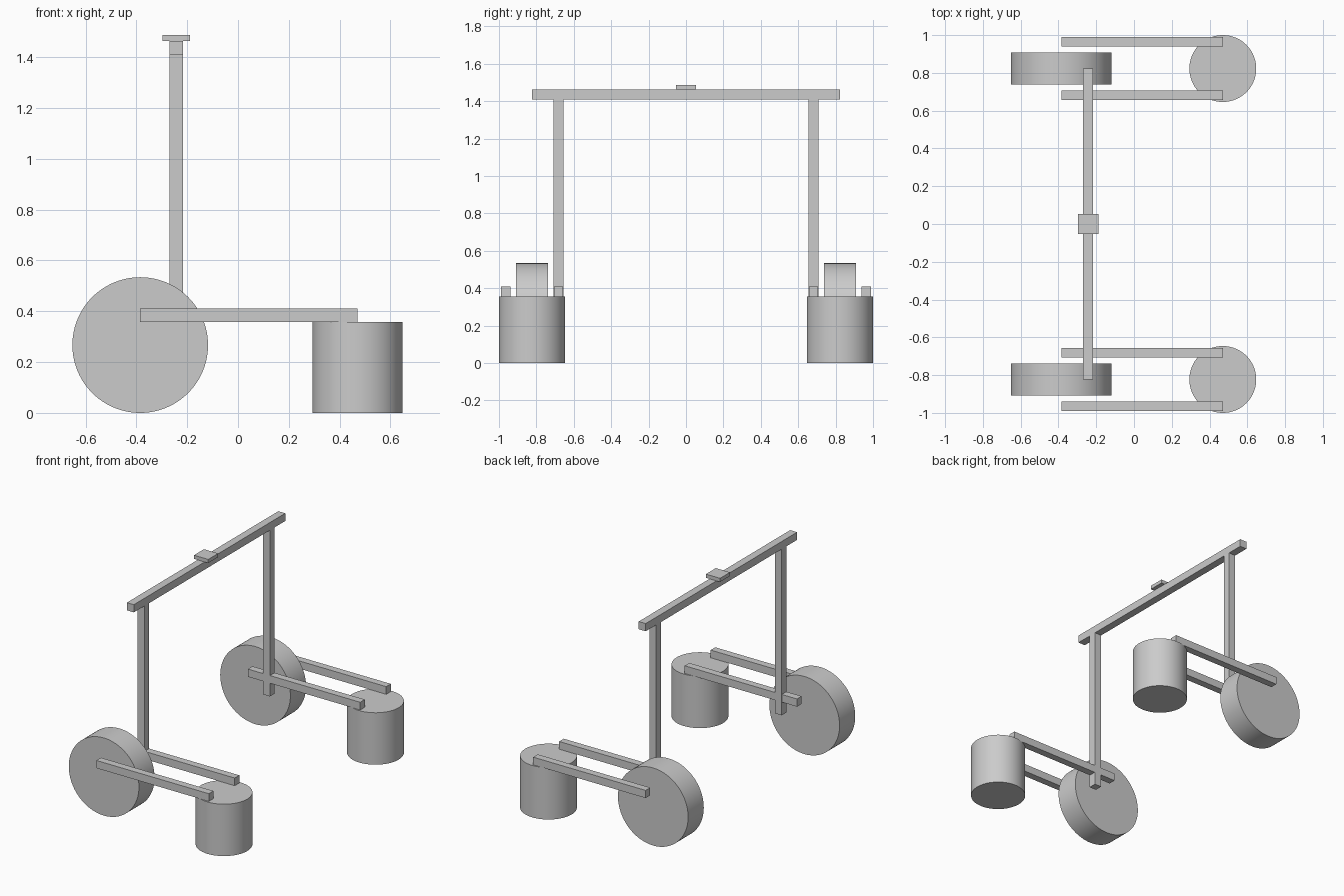
import bpy
import math

cube = bpy.data.objects.get("Cube")
if cube:
    bpy.data.objects.remove(cube, do_unlink=True)

# Single grey material
grey = bpy.data.materials.new("plain_grey")
grey.use_nodes = True
colour = (0.6, 0.6, 0.6, 1)
grey.diffuse_color = colour
grey.node_tree.nodes["Principled BSDF"].inputs["Base Color"].default_value = colour


def box(name, low, high):
    """Box between two opposite corners."""
    centre = [(a + b) / 2 for a, b in zip(low, high)]
    bpy.ops.mesh.primitive_cube_add(size=1, location=centre)
    obj = bpy.context.object
    obj.name = name
    obj.scale = [b - a for a, b in zip(low, high)]
    bpy.ops.object.transform_apply(location=False, rotation=False, scale=True)
    obj.data.materials.append(grey)


def cylinder(name, centre, radius, depth, tilt=0):
    """Smooth-sided cylinder, tilted about x."""
    bpy.ops.mesh.primitive_cylinder_add(vertices=96, radius=radius, depth=depth,
                                        location=centre, rotation=(tilt, 0, 0))
    obj = bpy.context.object
    obj.name = name
    bpy.ops.object.shade_smooth_by_angle(angle=math.radians(30))
    obj.data.materials.append(grey)


AXLE_X, DRUM_X, POST_X = -0.385, 0.47, -0.243
TRACK, RAIL_OFFSET = 0.823, 0.141
HALF = 0.0265
WHEEL_R, DRUM_R = 0.267, 0.177
RAIL_Z, BAR_Z, BAR_TOP = 0.357, 1.41, 1.463

for side, label in ((-1, "front"), (1, "back")):
    y = side * TRACK

    # Wheel and upright drum
    cylinder(label + "_wheel", (AXLE_X, y, WHEEL_R), WHEEL_R, 0.17, math.pi / 2)
    cylinder(label + "_drum", (DRUM_X, y, RAIL_Z / 2), DRUM_R, RAIL_Z)

    # Pair of rails joining the wheel and the drum
    for rail, offset in (("inner", -RAIL_OFFSET), ("outer", RAIL_OFFSET)):
        ry = y + side * offset
        box(f"{label}_{rail}_rail", (AXLE_X, ry - 0.025, RAIL_Z),
            (DRUM_X, ry + 0.025, RAIL_Z + 2 * HALF))

    # Post from axle height up to the crossbar
    py = y - side * RAIL_OFFSET
    box(label + "_post", (POST_X - HALF, py - HALF, WHEEL_R),
        (POST_X + HALF, py + HALF, BAR_Z))

# Crossbar and the small pad on top
box("crossbar", (POST_X - HALF, -TRACK, BAR_Z), (POST_X + HALF, TRACK, BAR_TOP))
box("top_pad", (POST_X - 0.054, -0.054, BAR_TOP), (POST_X + 0.054, 0.054, 1.488))
